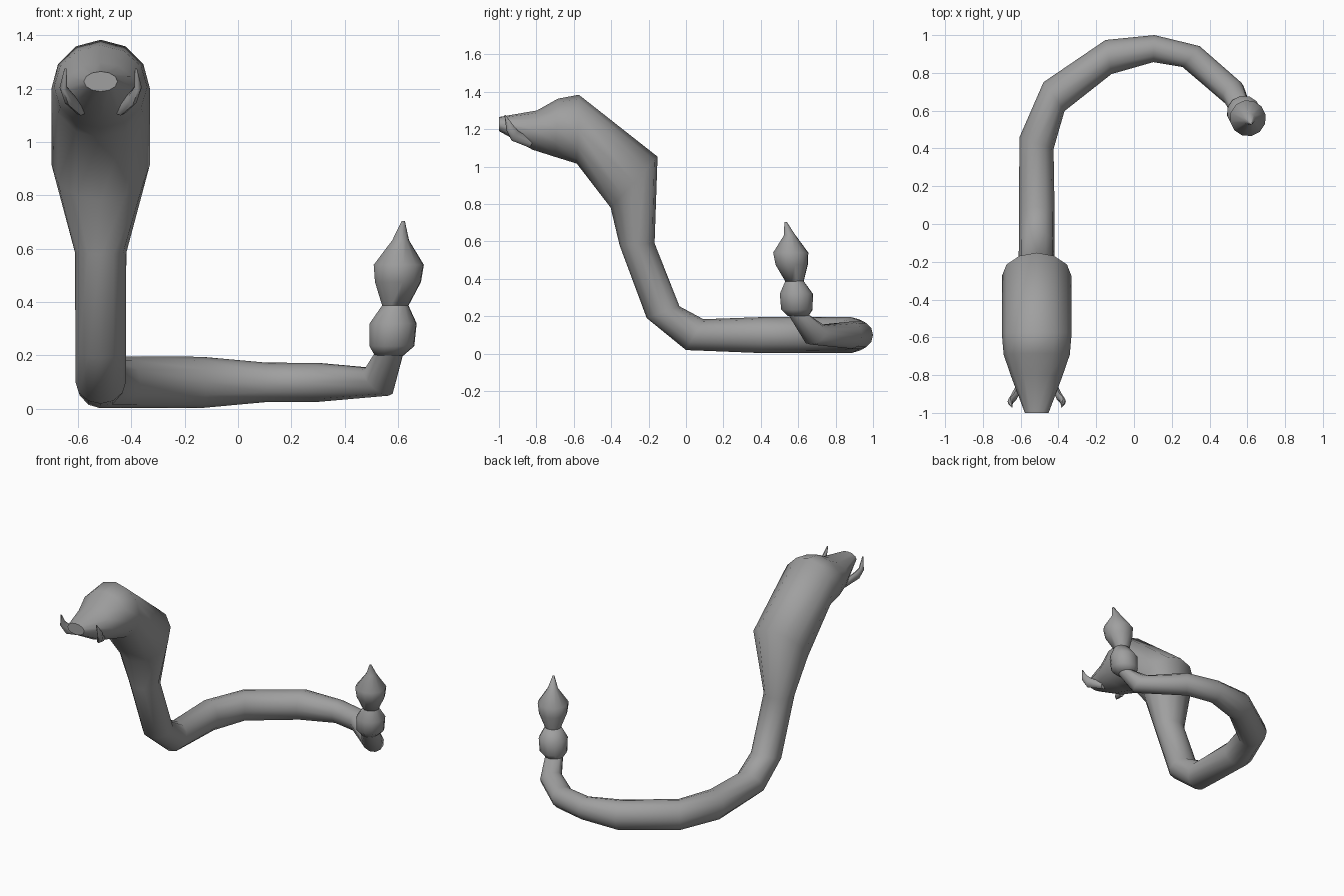
import bpy, bmesh, math
from mathutils import Vector

if "Cube" in bpy.data.objects:
    bpy.data.objects.remove(bpy.data.objects["Cube"], do_unlink=True)

grey = bpy.data.materials.new("plain grey")
grey.use_nodes = True
COLOR = (0.35, 0.35, 0.35, 1)
grey.diffuse_color = COLOR
grey.node_tree.nodes["Principled BSDF"].inputs["Base Color"].default_value = COLOR

CX = -0.515  # centre plane of the head and neck


def loft(name, rings, sides=12):
    """Skin a list of (centre, up axis, side axis) ellipses and cap both ends."""
    bm = bmesh.new()
    loops = []
    for c, u, v in rings:
        c, u, v = Vector(c), Vector(u), Vector(v)
        angles = [2 * math.pi * i / sides for i in range(sides)]
        loops.append([bm.verts.new(c + u * math.cos(a) + v * math.sin(a)) for a in angles])
    for p, q in zip(loops, loops[1:]):
        for i in range(sides):
            j = (i + 1) % sides
            bm.faces.new((p[i], p[j], q[j], q[i]))
    bm.faces.new(loops[0])
    bm.faces.new(loops[-1])
    bmesh.ops.recalc_face_normals(bm, faces=bm.faces)
    mesh = bpy.data.meshes.new(name)
    bm.to_mesh(mesh)
    bm.free()
    mesh.materials.append(grey)
    obj = bpy.data.objects.new(name, mesh)
    bpy.context.collection.objects.link(obj)
    bpy.ops.object.select_all(action='DESELECT')
    obj.select_set(True)
    bpy.context.view_layer.objects.active = obj
    bpy.ops.object.shade_smooth_by_angle(angle=math.radians(60))
    return obj


def neck_ring(low, high, half_width):
    a, b = Vector((CX, *low)), Vector((CX, *high))
    return (a + b) / 2, (b - a) / 2, (half_width, 0, 0)


def floor_ring(outer, inner, half_height):
    a, b = Vector((*outer, 0.099)), Vector((*inner, 0.099))
    return (a + b) / 2, (0, 0, half_height), (b - a) / 2


def upright_ring(x, y, z, r):
    return (x, y, z), (-0.66 * r, 0.75 * r, 0), (-0.75 * r, -0.66 * r, 0)


# Head, hood, neck and the tail curving along the ground
body = [
    neck_ring((-1.0, 1.19), (-1.0, 1.265), 0.063),
    neck_ring((-0.82, 1.09), (-0.797, 1.30), 0.135),
    neck_ring((-0.70, 1.052), (-0.685, 1.363), 0.175),
    neck_ring((-0.584, 1.016), (-0.573, 1.384), 0.185),
    neck_ring((-0.403, 0.781), (-0.152, 1.053), 0.185),
    neck_ring((-0.355, 0.579), (-0.168, 0.59), 0.096),
    neck_ring((-0.21, 0.19), (-0.035, 0.253), 0.095),
    neck_ring((0.0, 0.019), (0.093, 0.184), 0.095),
    floor_ring((-0.606, 0.46), (-0.426, 0.397), 0.097),
    floor_ring((-0.479, 0.751), (-0.368, 0.598), 0.097),
    floor_ring((-0.151, 0.974), (-0.119, 0.794), 0.096),
    floor_ring((0.108, 1.0), (0.103, 0.857), 0.074),
    floor_ring((0.347, 0.942), (0.257, 0.831), 0.073),
    ((0.527, 0.692, 0.102), (-0.037, 0.028, 0.053), (-0.042, -0.056, 0)),
    upright_ring(0.567, 0.60, 0.21, 0.055),
]
loft("body", body)

# Rattle beads at the tail end
loft("lower_rattle", [
    upright_ring(0.567, 0.60, 0.20, 0.055),
    upright_ring(0.577, 0.593, 0.235, 0.086),
    upright_ring(0.582, 0.59, 0.32, 0.09),
    upright_ring(0.59, 0.58, 0.388, 0.05)])
loft("upper_rattle", [
    upright_ring(0.59, 0.58, 0.386, 0.05),
    upright_ring(0.60, 0.565, 0.475, 0.088),
    upright_ring(0.603, 0.56, 0.54, 0.096),
    upright_ring(0.61, 0.555, 0.632, 0.032),
    upright_ring(0.62, 0.532, 0.705, 0.006)])

# Pair of upturned fangs beside the snout
for side, label in ((1, "left"), (-1, "right")):
    loft(label + "_fang", [
        ((CX + side * 0.075, -0.825, 1.12), (0, 0.008, 0.02), (0.02, 0, 0)),
        ((CX + side * 0.12, -0.915, 1.165), (0, 0.018, 0.026), (0.02, 0, 0)),
        ((CX + side * 0.14, -0.94, 1.205), (0, 0.02, 0.012), (0.014, 0, 0)),
        ((CX + side * 0.132, -0.968, 1.277), (0, 0.003, 0), (0.004, 0, 0))], 8)
